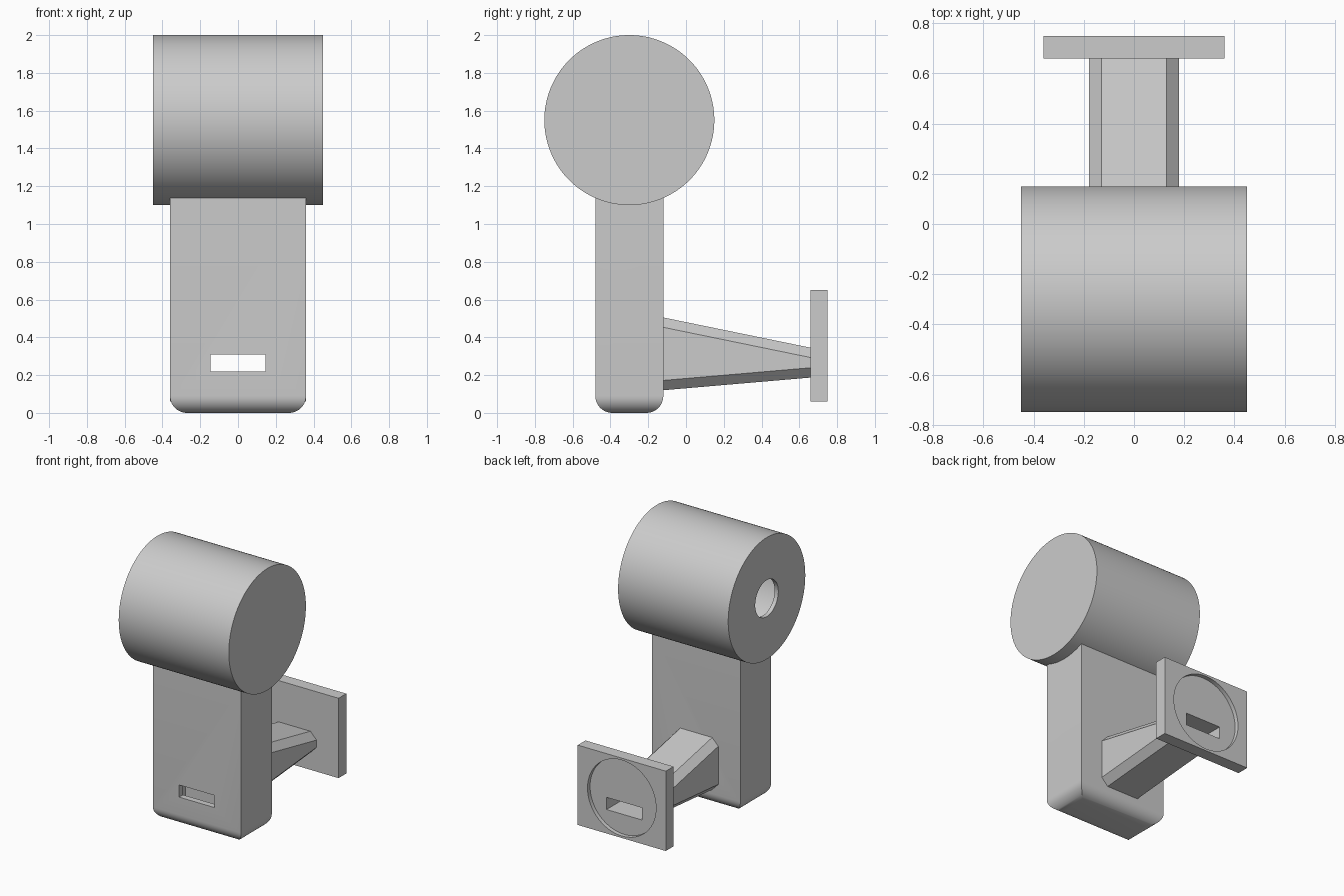
import bpy, bmesh, math
from mathutils import Matrix, Vector

old = bpy.data.objects.get("Cube")
if old:
    bpy.data.objects.remove(old, do_unlink=True)

grey = bpy.data.materials.new("light_grey")
grey.use_nodes = True
colour = (0.6, 0.6, 0.6, 1)
grey.diffuse_color = colour
grey.node_tree.nodes["Principled BSDF"].inputs["Base Color"].default_value = colour


def finish(name, bm):
    bmesh.ops.recalc_face_normals(bm, faces=bm.faces)
    mesh = bpy.data.meshes.new(name)
    bm.to_mesh(mesh)
    bm.free()
    mesh.materials.append(grey)
    obj = bpy.data.objects.new(name, mesh)
    bpy.context.collection.objects.link(obj)
    return obj


def box(name, low, high, fillet=0):
    low, high = Vector(low), Vector(high)
    bm = bmesh.new()
    bmesh.ops.create_cube(bm, size=1, matrix=Matrix.Translation((low + high) / 2)
                          @ Matrix.Diagonal((*(high - low), 1)))
    if fillet:
        edges = [e for e in bm.edges if all(v.co.z < low.z + 0.001 for v in e.verts)]
        bmesh.ops.bevel(bm, geom=edges, offset=fillet, segments=10, profile=0.5,
                        affect='EDGES')
    return finish(name, bm)


def cylinder(name, centre, radius, length, axis, sides=128):
    turn = Matrix.Rotation(math.pi / 2, 4, 'Y' if axis == 'X' else 'X')
    bm = bmesh.new()
    bmesh.ops.create_cone(bm, cap_ends=True, segments=sides, radius1=radius,
                          radius2=radius, depth=length,
                          matrix=Matrix.Translation(centre) @ turn)
    return finish(name, bm)


def select(obj):
    bpy.ops.object.select_all(action='DESELECT')
    obj.select_set(True)
    bpy.context.view_layer.objects.active = obj


def cut(obj, *cutters):
    for cutter in cutters:
        cutter.hide_render = True
        mod = obj.modifiers.new("cut", 'BOOLEAN')
        mod.operation = 'DIFFERENCE'
        mod.solver = 'EXACT'
        mod.object = cutter
        select(obj)
        bpy.ops.object.modifier_apply(modifier=mod.name)


# Hollow drum with a round opening in one end
drum_centre = (0, -0.3, 1.55)
drum = cylinder("drum", drum_centre, 0.45, 0.9, 'X')
hollow = cylinder("drum_hollow", drum_centre, 0.42, 0.84, 'X')
opening = cylinder("drum_opening", (-0.45, -0.3, 1.55), 0.135, 0.2, 'X', 64)
cut(drum, hollow, opening)

# Hollow upright body, rounded at the foot and fitted under the drum
body = box("body", (-0.36, -0.48, 0), (0.36, -0.12, 1.3), fillet=0.09)
saddle = cylinder("saddle", drum_centre, 0.44, 1.2, 'X')
cavity = box("body_cavity", (-0.315, -0.435, 0.045), (0.315, -0.165, 1.05))
slot = box("slot", (-0.145, -1, 0.22), (0.145, 1, 0.31))
cut(body, saddle, cavity, slot)


# Tapered arm with chamfered corners
def arm_section(bm, y, bottom, top):
    c = 0.052
    right = [(0.13, bottom), (0.18, bottom + c), (0.18, top - c), (0.13, top)]
    ring = right + [(-x, z) for x, z in reversed(right)]
    return [bm.verts.new((x, y, z)) for x, z in ring]


bm = bmesh.new()
near = arm_section(bm, -0.12, 0.12, 0.505)
far = arm_section(bm, 0.66, 0.187, 0.345)
bm.faces.new(near)
bm.faces.new(far)
for i in range(len(near)):
    j = (i + 1) % len(near)
    bm.faces.new((near[i], near[j], far[j], far[i]))
arm = finish("arm", bm)
cut(arm, slot)

# Square mounting plate with a shallow round recess
plate = box("mounting_plate", (-0.36, 0.66, 0.06), (0.36, 0.75, 0.65))
recess = cylinder("plate_recess", (0, 0.77, 0.355), 0.28, 0.1, 'Y')
cut(plate, recess, slot)

# Remove the cutters and smooth the curved surfaces
for cutter in (hollow, opening, saddle, cavity, slot, recess):
    bpy.data.objects.remove(cutter, do_unlink=True)
for part in (drum, body, plate):
    select(part)
    bpy.ops.object.shade_smooth_by_angle(angle=math.radians(30))
